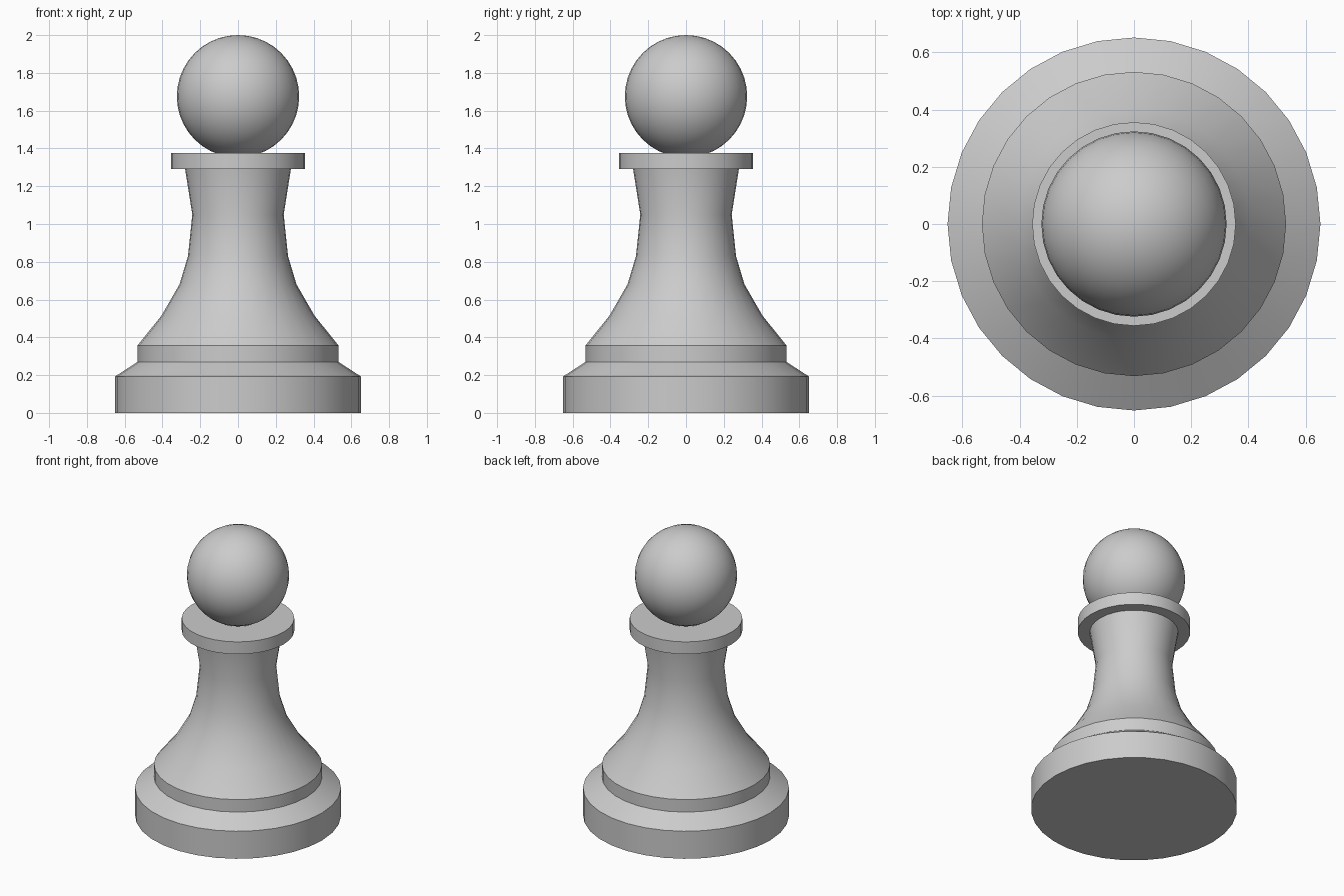
import bpy, bmesh, math

if "Cube" in bpy.data.objects:
    bpy.data.objects.remove(bpy.data.objects["Cube"])

SIDES = 32

mat = bpy.data.materials.new("light grey")
mat.diffuse_color = (0.6, 0.6, 0.6, 1)
mat.use_nodes = True
mat.node_tree.nodes["Principled BSDF"].inputs["Base Color"].default_value = mat.diffuse_color


def finish(name, bm):
    bmesh.ops.recalc_face_normals(bm, faces=bm.faces[:])
    mesh = bpy.data.meshes.new(name)
    bm.to_mesh(mesh)
    bm.free()
    mesh.materials.append(mat)
    obj = bpy.data.objects.new(name, mesh)
    bpy.context.collection.objects.link(obj)
    bpy.ops.object.select_all(action='DESELECT')
    obj.select_set(True)
    bpy.context.view_layer.objects.active = obj
    bpy.ops.object.shade_smooth_by_angle(angle=math.radians(30))
    return obj


def lathe(name, profile):
    """Turn a list of (radius, height) points into a closed solid."""
    bm = bmesh.new()
    rings = [[bm.verts.new((r * math.cos(2 * math.pi * i / SIDES),
                            r * math.sin(2 * math.pi * i / SIDES), z))
              for i in range(SIDES)] for r, z in profile]
    for low, high in zip(rings, rings[1:]):
        for i in range(SIDES):
            j = (i + 1) % SIDES
            bm.faces.new((low[i], low[j], high[j], high[i]))
    bm.faces.new(rings[0][::-1])
    bm.faces.new(rings[-1])
    return finish(name, bm)


# Stepped foot, flared stem and collar turned as one profile
lathe("body", [(0.652, 0), (0.652, 0.192), (0.532, 0.27), (0.532, 0.357),
               (0.405, 0.515), (0.31, 0.68), (0.265, 0.83), (0.242, 1.05),
               (0.28, 1.29), (0.356, 1.29), (0.356, 1.376)])

# Ball head, slightly sunk into the collar
bm = bmesh.new()
bmesh.ops.create_uvsphere(bm, u_segments=32, v_segments=20, radius=0.324)
bmesh.ops.translate(bm, verts=bm.verts[:], vec=(0, 0, 1.676))
finish("head", bm)
